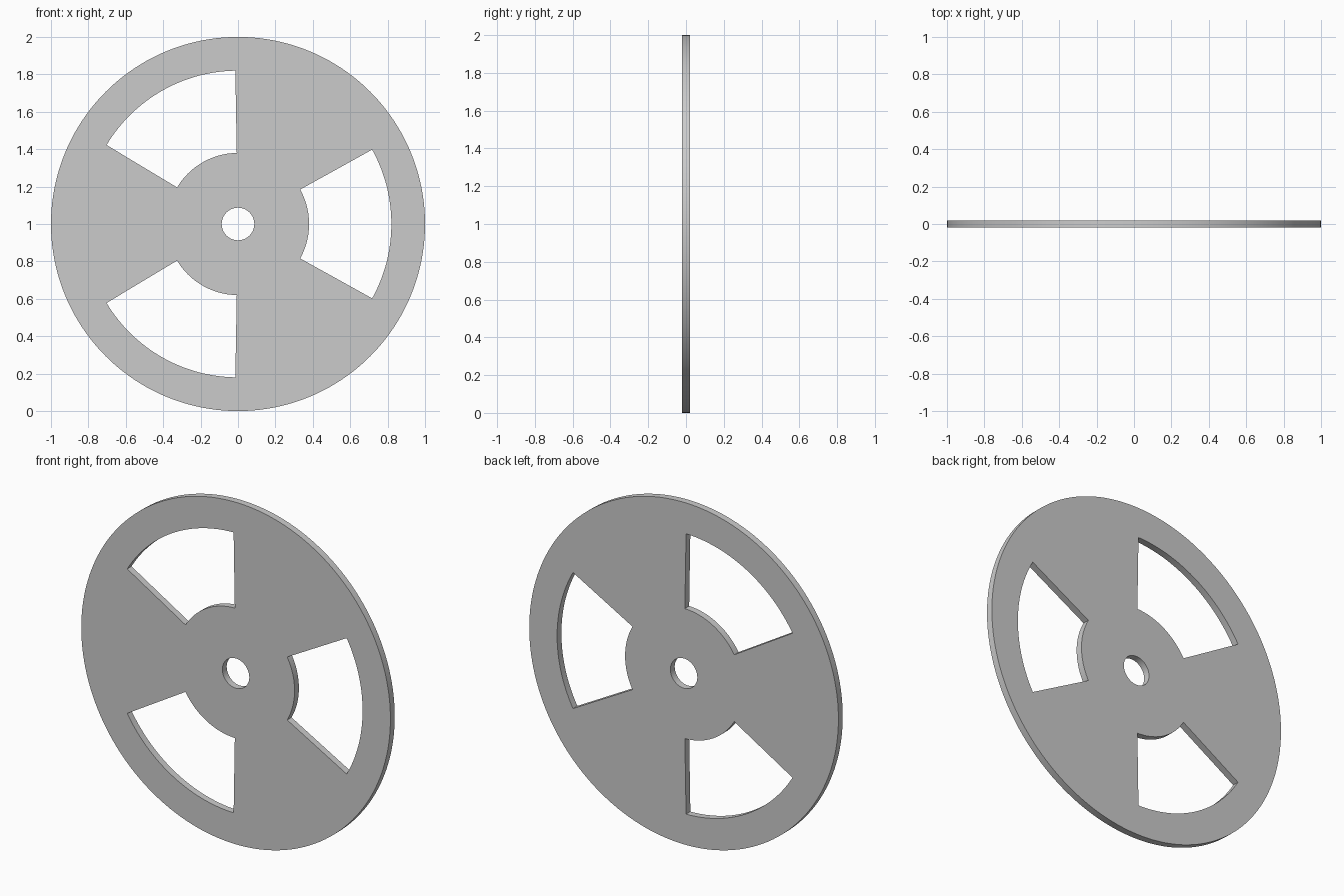
import bpy, bmesh
from math import radians, sin, cos

if "Cube" in bpy.data.objects:
    bpy.data.objects.remove(bpy.data.objects["Cube"])

RADII = (0.087, 0.38, 0.82, 1.0)   # bore, hub, window outer edge, rim
STEPS = 180                        # 2 degrees each, starting at 1 degree
HALF = 0.02                        # half thickness


def is_window(band, deg):
    # three 58 degree openings between hub and rim
    off = (deg + 60) % 120 - 60
    return band == 1 and abs(off) < 29


bm = bmesh.new()

# polar grid of the front face
rings = []
for r in RADII:
    ring = []
    for i in range(STEPS):
        a = radians(1 + 2 * i)
        ring.append(bm.verts.new((r * cos(a), -HALF, 1 + r * sin(a))))
    rings.append(ring)

for band in range(3):
    for i in range(STEPS):
        if is_window(band, 2 + 2 * i):
            continue
        j = (i + 1) % STEPS
        bm.faces.new((rings[band][i], rings[band + 1][i],
                      rings[band + 1][j], rings[band][j]))

# thickness
ext = bmesh.ops.extrude_face_region(bm, geom=bm.faces[:], use_keep_orig=True)
moved = [g for g in ext["geom"] if isinstance(g, bmesh.types.BMVert)]
bmesh.ops.translate(bm, verts=moved, vec=(0, 2 * HALF, 0))
bmesh.ops.recalc_face_normals(bm, faces=bm.faces[:])

mesh = bpy.data.meshes.new("spoked_disc")
bm.to_mesh(mesh)
bm.free()
disc = bpy.data.objects.new("spoked_disc", mesh)
bpy.context.collection.objects.link(disc)

# smooth rim and bore, crisp edges
bpy.context.view_layer.objects.active = disc
disc.select_set(True)
bpy.ops.object.shade_smooth_by_angle(angle=radians(30))
